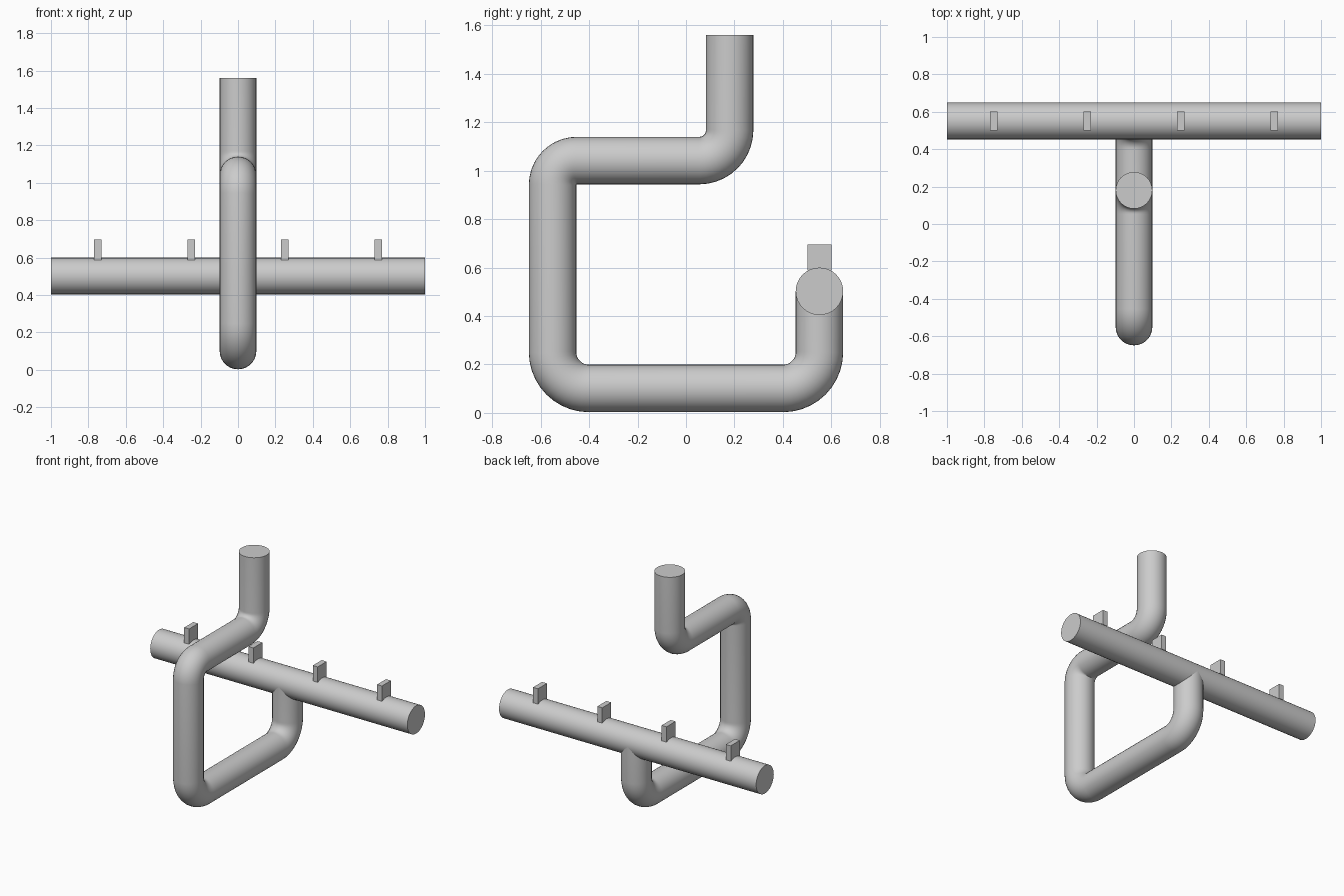
import bpy
import math
from mathutils import Vector

if "Cube" in bpy.data.objects:
    bpy.data.objects.remove(bpy.data.objects["Cube"])

R = 0.098        # tube radius
SIDES = 32
BAR_Y, BAR_Z = 0.551, 0.502


def smooth(obj):
    bpy.ops.object.select_all(action='DESELECT')
    obj.select_set(True)
    bpy.context.view_layer.objects.active = obj
    bpy.ops.object.shade_smooth_by_angle(angle=math.radians(35))


def rounded_path(corners, steps=10):
    """Corners are (y, z, bend radius); each right angle becomes an arc."""
    pts = [Vector((0, y, z)) for y, z, _ in corners]
    path = [pts[0]]
    for i in range(1, len(pts) - 1):
        r = corners[i][2]
        a = (pts[i - 1] - pts[i]).normalized()
        b = (pts[i + 1] - pts[i]).normalized()
        centre = pts[i] + (a + b) * r
        for k in range(steps + 1):
            t = math.pi / 2 * k / steps
            path.append(centre - b * r * math.cos(t) - a * r * math.sin(t))
    return path + [pts[-1]]


def tube(name, path):
    curve = bpy.data.curves.new(name, 'CURVE')
    curve.dimensions = '3D'
    curve.bevel_depth = R
    curve.bevel_resolution = (SIDES - 4) // 2
    curve.use_fill_caps = True
    spline = curve.splines.new('POLY')
    spline.points.add(len(path) - 1)
    for p, co in zip(spline.points, path):
        p.co = (*co, 1)
    obj = bpy.data.objects.new(name, curve)
    bpy.context.collection.objects.link(obj)
    bpy.ops.object.select_all(action='DESELECT')
    obj.select_set(True)
    bpy.context.view_layer.objects.active = obj
    bpy.ops.object.convert(target='MESH')
    smooth(bpy.context.view_layer.objects.active)


# Bent hanger tube, from the top stem down to the cross bar
tube("hanger_tube", rounded_path([
    (0.18, 1.56, 0),
    (0.18, 1.042, 0.125),
    (-BAR_Y, 1.042, 0.1),
    (-BAR_Y, R + 0.003, 0.15),
    (BAR_Y, R + 0.003, 0.15),
    (BAR_Y, BAR_Z, 0),
]))

# Cross bar
bpy.ops.mesh.primitive_cylinder_add(vertices=SIDES, radius=R, depth=2,
                                    location=(0, BAR_Y, BAR_Z),
                                    rotation=(0, math.pi / 2, 0))
bar = bpy.context.object
bar.name = "cross_bar"
smooth(bar)

# Upright pegs along the bar
for i, x in enumerate((-0.75, -0.25, 0.25, 0.75)):
    bpy.ops.mesh.primitive_cube_add(size=1, location=(x, BAR_Y, 0.642))
    peg = bpy.context.object
    peg.name = f"peg_{i + 1}"
    peg.scale = (0.038, 0.1, 0.108)
